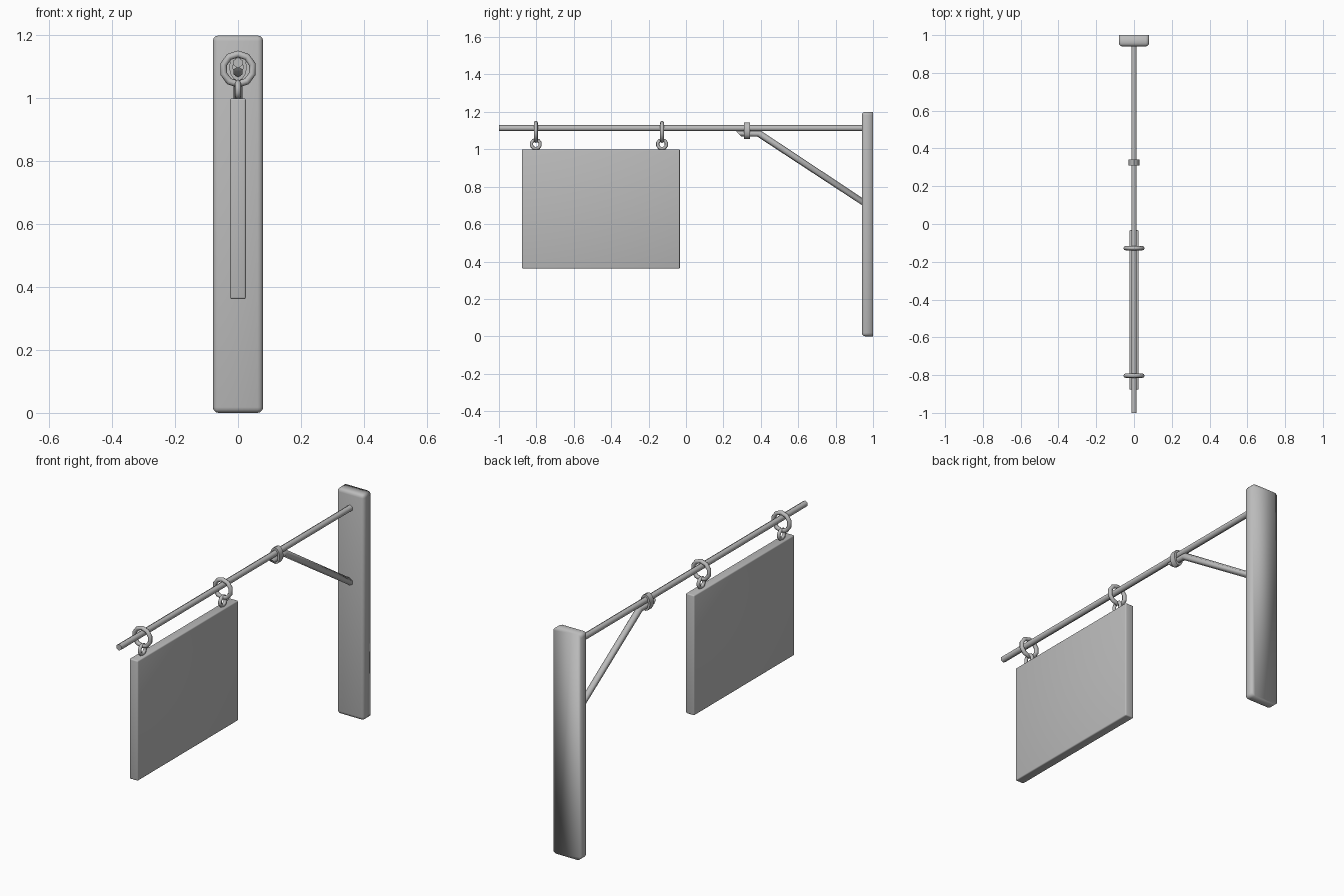
import bpy, bmesh
from math import cos, sin, pi, radians

cube = bpy.data.objects.get("Cube")
if cube:
    bpy.data.objects.remove(cube, do_unlink=True)

grey = bpy.data.materials.new("plain_grey")
grey.use_nodes = True
grey.diffuse_color = (0.5, 0.5, 0.5, 1)
grey.node_tree.nodes["Principled BSDF"].inputs["Base Color"].default_value = (0.5, 0.5, 0.5, 1)


def finish(name, bm, angle=None):
    """Turn a bmesh into a named, shaded object."""
    bmesh.ops.recalc_face_normals(bm, faces=bm.faces[:])
    mesh = bpy.data.meshes.new(name)
    bm.to_mesh(mesh)
    bm.free()
    mesh.materials.append(grey)
    obj = bpy.data.objects.new(name, mesh)
    bpy.context.collection.objects.link(obj)
    bpy.ops.object.select_all(action='DESELECT')
    obj.select_set(True)
    bpy.context.view_layer.objects.active = obj
    if angle is None:
        bpy.ops.object.shade_smooth()
    else:
        bpy.ops.object.shade_smooth_by_angle(angle=radians(angle))
    return obj


def bridge(bm, a, b):
    for i in range(len(a)):
        j = (i + 1) % len(a)
        bm.faces.new((a[i], a[j], b[j], b[i]))


def box(name, low, high, bevel, keep, angle):
    """Box whose edges chosen by keep(edge) are rounded."""
    bm = bmesh.new()
    bmesh.ops.create_cube(bm, size=1)
    for v in bm.verts:
        for k in range(3):
            v.co[k] = low[k] if v.co[k] < 0 else high[k]
    bmesh.ops.bevel(bm, geom=[e for e in bm.edges if keep(e)], offset=bevel,
                    segments=3, profile=0.5, affect='EDGES')
    return finish(name, bm, angle)


def hex_bar(name, stations, r=0.0165):
    """Six-sided bar in the yz plane; a station is (y, z, shear, stretch)."""
    bm = bmesh.new()
    loops = []
    for y, z, shear, stretch in stations:
        loop = []
        for k in range(6):
            t = pi / 2 + k * pi / 3
            b = r * sin(t)
            loop.append(bm.verts.new((r * cos(t), y + shear * b, z + stretch * b)))
        loops.append(loop)
    for a, b in zip(loops, loops[1:]):
        bridge(bm, a, b)
    bm.faces.new(loops[0])
    bm.faces.new(loops[-1])
    return finish(name, bm, 62)


def ring(name, y, z, size, section, segs, sides, turn=0, along_x=False, angle=None):
    """Closed ring, oval if the sizes differ, with its axis along y or x."""
    bm = bmesh.new()
    loops = []
    for i in range(segs):
        t = pi / 2 + 2 * pi * i / segs
        loop = []
        for k in range(sides):
            s = turn + 2 * pi * k / sides
            u, v = section[0] * cos(s), section[1] * sin(s)
            p, q = (size[0] + u) * cos(t), (size[1] + u) * sin(t)
            loop.append(bm.verts.new((v, y + p, z + q) if along_x else (p, y + v, z + q)))
        loops.append(loop)
    for i in range(segs):
        bridge(bm, loops[i], loops[(i + 1) % segs])
    return finish(name, bm, angle)


# Wall plate, rounded everywhere except around its back
box("wall_plate", (-0.08, 0.94, 0), (0.08, 1, 1.2), 0.018,
    lambda e: min(v.co.y for v in e.verts) < 0.97, None)

# Horizontal rod and the bent brace beneath it
hex_bar("rod", [(-1, 1.113, 0, 1), (0.95, 1.113, 0, 1)])
hex_bar("brace", [(0.28, 1.084, -0.9, 1), (0.39, 1.084, 0.5, 1), (0.95, 0.715, 0, 1.2)])

# Collar holding rod and brace together
ring("collar", 0.326, 1.0995, (0.022, 0.0375), (0.0085, 0.0226), 12, 4,
     turn=pi / 4, angle=40)

# Hanging sign with its rings and eyelets
box("sign_board", (-0.025, -0.877, 0.362), (0.025, -0.033, 1), 0.006, lambda e: True, 40)
for side, y in (("front", -0.803), ("rear", -0.128)):
    ring(side + "_hanging_ring", y, 1.093, (0.048, 0.048), (0.011, 0.011), 10, 8)
    ring(side + "_eyelet", y, 1.027, (0.024, 0.024), (0.009, 0.009), 10, 8, along_x=True)
